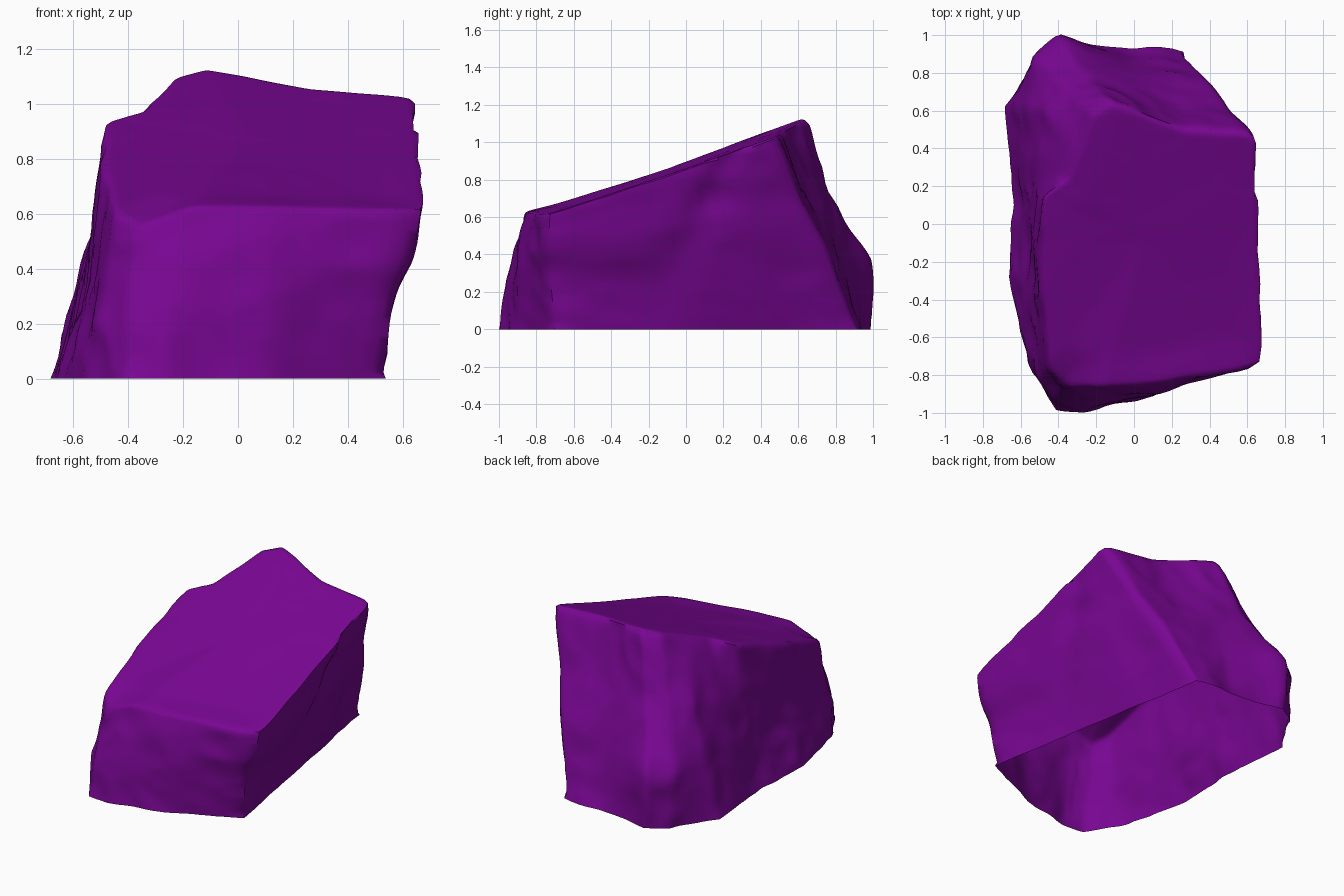
import bpy, bmesh, math
from mathutils import Vector, noise

if "Cube" in bpy.data.objects:
    bpy.data.objects.remove(bpy.data.objects["Cube"])

# Vertical creases of the boulder, clockwise from the front right corner:
# (x, y) at the base, one third, two thirds and top rim
CREASES = [
    (.53, -.70, .565, -.735, .635, -.75, .685, -.745),
    (.10, -.91, .12, -.90, .13, -.885, .12, -.845),
    (-.27, -1.0, -.26, -.96, -.24, -.92, -.17, -.865),
    (-.41, -.98, -.41, -.93, -.40, -.89, -.37, -.85),
    (-.54, -.79, -.51, -.80, -.48, -.78, -.45, -.74),
    (-.66, -.28, -.57, -.29, -.52, -.30, -.48, -.30),
    (-.64, .10, -.56, .10, -.51, .11, -.49, .15),
    (-.65, .35, -.58, .34, -.51, .31, -.35, .24),
    (-.67, .62, -.59, .63, -.49, .60, -.27, .43),
    (-.52, .90, -.52, .88, -.37, .71, -.22, .58),
    (-.38, .98, -.40, 1.0, -.23, .76, -.12, .64),
    (-.02, .93, -.02, .84, -.01, .72, .02, .60),
    (.14, .93, .18, .82, .22, .66, .27, .50),
    (.26, .91, .38, .78, .51, .63, .65, .48),
    (.41, .02, .50, .02, .59, .02, .66, .02),
]
LEVELS = (0, .33, .65, 1)


def top_z(x, y):
    """Sloping top plane, chipped at the front left and flatter at the front."""
    chip = .07 * math.exp(-((x + .36) ** 2 + (y + .84) ** 2) / .015)
    return .905 + .355 * y - .06 * abs(x + .12) - chip + .15 * max(0, -.6 - y)


# Coarse faceted block, open underneath
bm = bmesh.new()
rows = []
for c in CREASES:
    h = top_z(c[6], c[7])
    rows.append([bm.verts.new((c[2 * k], c[2 * k + 1], h * t))
                 for k, t in enumerate(LEVELS)])
    x, y = .05 + (c[6] - .05) * .75, -.1 + (c[7] + .1) * .75
    rows[-1].append(bm.verts.new((x, y, top_z(x, y))))
centre = bm.verts.new((.05, -.1, top_z(.05, -.1)))
for i, a in enumerate(rows):
    b = rows[(i + 1) % len(rows)]
    for k in range(4):
        bm.faces.new((a[k], a[k + 1], b[k + 1], b[k]))
    bm.faces.new((a[4], centre, b[4]))

# Refine, and round the edges slightly
bmesh.ops.subdivide_edges(bm, edges=bm.edges[:], cuts=8, use_grid_fill=True)
inner = [v for v in bm.verts if v.co.z > .001]
for _ in range(3):
    bmesh.ops.smooth_vert(bm, verts=inner, factor=.4,
                          use_axis_x=True, use_axis_y=True, use_axis_z=True)

# Weathering: broad dents and small chips on the sides, a nearly flat top
bm.normal_update()
moves = []
for v in bm.verts:
    p, n = v.co.copy(), v.normal.copy()
    rough = 1 - .9 * max(0, min(1, (n.z - .4) / .4))
    broken = 1.2 if p.x < -.3 else .9
    broad = noise.noise(p * 3 + Vector((3, 1, 7)))
    chips = abs(noise.noise(p * 5 + Vector((9, 4, 2))))
    d = rough * broken * (.02 * broad - .025 * chips + .007)
    # slanting step across the right face
    if n.x > .7 and abs(p.y) < .45:
        step = p.y - (p.z - .3) * .43
        d -= .025 * math.exp(-((step + .04) / .07) ** 2) * min(1, p.z * 3)
    moves.append((v, n * d))
for v, d in moves:
    if v.co.z < .001:
        d.z = 0
    v.co += d
    v.co.z = max(0, v.co.z)

mesh = bpy.data.meshes.new("boulder")
bm.to_mesh(mesh)
bm.free()
rock = bpy.data.objects.new("boulder", mesh)
bpy.context.collection.objects.link(rock)

mat = bpy.data.materials.new("purple_stone")
mat.diffuse_color = (.19, .002, .29, 1)
mat.use_nodes = True
mat.node_tree.nodes["Principled BSDF"].inputs["Base Color"].default_value = mat.diffuse_color
mesh.materials.append(mat)

bpy.context.view_layer.objects.active = rock
rock.select_set(True)
bpy.ops.object.shade_smooth_by_angle(angle=math.radians(50))
